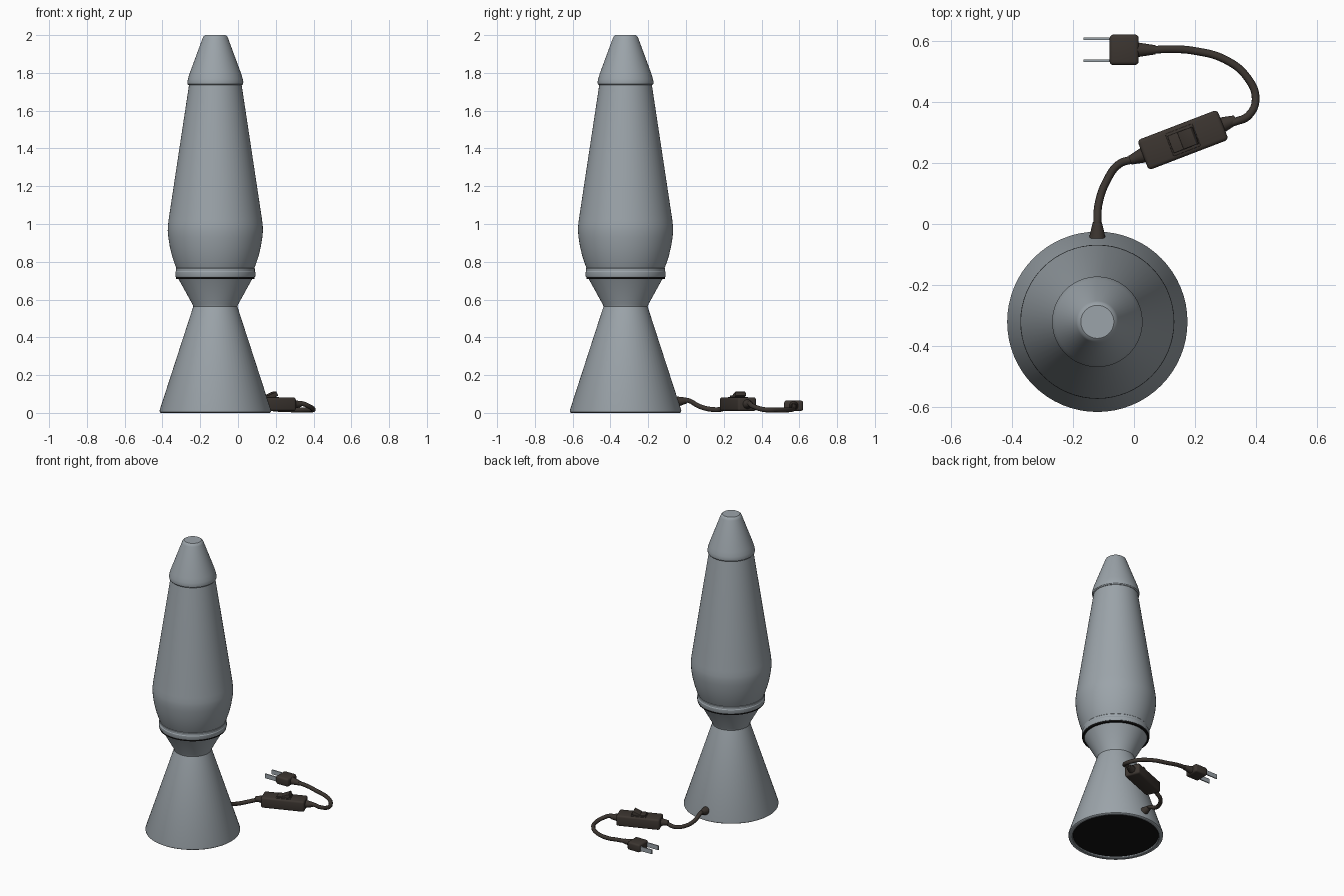
import bpy, bmesh, math
from mathutils import Vector, Matrix

cube = bpy.data.objects.get("Cube")
if cube:
    bpy.data.objects.remove(cube, do_unlink=True)

AXIS = Vector((-0.12, -0.32, 0))      # lamp centre line
SWITCH = Vector((0.16, 0.275, 0))     # inline switch centre
TURN = math.radians(21)


def material(name, rgb):
    m = bpy.data.materials.new(name)
    m.use_nodes = True
    m.diffuse_color = (*rgb, 1)
    m.node_tree.nodes["Principled BSDF"].inputs["Base Color"].default_value = (*rgb, 1)
    return m


METAL = material("grey metal", (0.33, 0.37, 0.40))
BROWN = material("dark brown plastic", (0.045, 0.036, 0.030))
BLACK = material("black", (0.006, 0.006, 0.006))


def finish(name, bm, mat, angle=30):
    bmesh.ops.recalc_face_normals(bm, faces=bm.faces)
    me = bpy.data.meshes.new(name)
    bm.to_mesh(me)
    bm.free()
    ob = bpy.data.objects.new(name, me)
    bpy.context.collection.objects.link(ob)
    me.materials.append(mat)
    bpy.ops.object.select_all(action='DESELECT')
    ob.select_set(True)
    bpy.context.view_layer.objects.active = ob
    bpy.ops.object.shade_smooth_by_angle(angle=math.radians(angle))
    return ob


def lathe(name, profile, mat, steps=64):
    """Spin (radius, height) points around the lamp axis."""
    bm = bmesh.new()
    verts = [bm.verts.new(AXIS + Vector((r, 0, z))) for r, z in profile]
    edges = [bm.edges.new(pair) for pair in zip(verts, verts[1:])]
    bmesh.ops.spin(bm, geom=verts + edges, cent=AXIS, axis=(0, 0, 1),
                   angle=math.tau, steps=steps)
    bmesh.ops.remove_doubles(bm, verts=bm.verts, dist=0.0001)
    return finish(name, bm, mat)


def box(name, size, centre, mat, bevel=0.0, turn=0.0, tilt=0.0):
    bm = bmesh.new()
    bmesh.ops.create_cube(bm, size=1)
    bmesh.ops.scale(bm, vec=size, verts=bm.verts)
    if bevel:
        bmesh.ops.bevel(bm, geom=bm.edges[:], offset=bevel, segments=3,
                        profile=0.5, affect='EDGES')
    bm.transform(Matrix.Translation(centre) @ Matrix.Rotation(turn, 4, 'Z')
                 @ Matrix.Rotation(tilt, 4, 'Y'))
    return finish(name, bm, mat)


def cone(name, start, end, r1, r2, mat):
    start, end = Vector(start), Vector(end)
    bm = bmesh.new()
    bmesh.ops.create_cone(bm, cap_ends=True, segments=20, radius1=r1, radius2=r2,
                          depth=(end - start).length)
    spin = (end - start).to_track_quat('Z', 'Y').to_matrix().to_4x4()
    bm.transform(Matrix.Translation((start + end) / 2) @ spin)
    return finish(name, bm, mat, 40)


def cord(name, points, radius=0.013):
    cu = bpy.data.curves.new(name, 'CURVE')
    cu.dimensions = '3D'
    cu.bevel_depth = radius
    cu.bevel_resolution = 3
    cu.resolution_u = 8
    cu.use_fill_caps = True
    sp = cu.splines.new('BEZIER')
    sp.bezier_points.add(len(points) - 1)
    for bp, co in zip(sp.bezier_points, points):
        bp.co = co
        bp.handle_left_type = bp.handle_right_type = 'AUTO'
    cu.materials.append(BROWN)
    ob = bpy.data.objects.new(name, cu)
    bpy.context.collection.objects.link(ob)


# Lamp body
lathe("base", [(0.268, 0.02), (0.268, 0.004), (0.272, 0), (0.288, 0), (0.294, 0.004),
               (0.295, 0.014), (0.121, 0.55), (0.117, 0.562), (0.121, 0.575),
               (0.197, 0.712)], METAL)
lathe("base_bottom", [(0, 0.012), (0.27, 0.012)], BLACK)
lathe("collar_gasket", [(0.185, 0.71), (0.208, 0.71), (0.208, 0.722)], BLACK)
lathe("collar", [(0.19, 0.72), (0.210, 0.72), (0.212, 0.725), (0.212, 0.745),
                 (0.209, 0.75), (0.209, 0.765), (0.205, 0.77)], METAL)
lathe("globe", [(0.206, 0.765), (0.214, 0.785), (0.229, 0.83), (0.241, 0.88),
                (0.249, 0.93), (0.252, 0.965), (0.251, 0.99), (0.247, 1.025),
                (0.138, 1.745)], METAL)
lathe("cap", [(0.13, 1.735), (0.142, 1.735), (0.147, 1.741), (0.148, 1.752),
              (0.145, 1.768), (0.137, 1.795), (0.068, 1.982), (0.063, 1.993),
              (0.054, 2.0), (0, 2.0)], METAL)

# Inline switch
along = Vector((math.cos(TURN), math.sin(TURN), 0))
mid = SWITCH + Vector((0, 0, 0.046))
box("switch_body", (0.28, 0.105, 0.072), mid, BROWN, 0.012, TURN)
box("switch_frame", (0.095, 0.078, 0.008), SWITCH + Vector((0, 0, 0.081)), BROWN, 0.002, TURN)
box("switch_rocker_low", (0.05, 0.06, 0.02), mid - along * 0.018 + Vector((0, 0, 0.036)),
    BROWN, 0.003, TURN)
box("switch_rocker_high", (0.05, 0.06, 0.024), mid + along * 0.018 + Vector((0, 0, 0.046)),
    BROWN, 0.003, TURN, math.radians(-24))
for side, label in ((-1, "in"), (1, "out")):
    cone("switch_relief_" + label, mid + along * side * 0.135, mid + along * side * 0.185,
         0.026, 0.015, BROWN)

# Cord with its strain reliefs
cone("base_relief", (-0.12, -0.045, 0.06), (-0.12, 0.005, 0.066), 0.027, 0.015, BROWN)
cord("lamp_cord", [(-0.12, -0.02, 0.064), (-0.12, 0.01, 0.066), (-0.115, 0.07, 0.035),
                   (-0.09, 0.14, 0.018), (-0.05, 0.195, 0.022), (0, 0.213, 0.04),
                   mid - along * 0.14])
cord("plug_cord", [mid + along * 0.14, (0.335, 0.336, 0.05), (0.375, 0.355, 0.035),
                   (0.398, 0.41, 0.018), (0.37, 0.48, 0.016), (0.3, 0.537, 0.016),
                   (0.2, 0.566, 0.02), (0.12, 0.572, 0.032), (0.04, 0.568, 0.038)])

# Plug
box("plug_body", (0.095, 0.1, 0.055), (-0.032, 0.57, 0.038), BROWN, 0.012)
cone("plug_relief", (0.005, 0.57, 0.038), (0.07, 0.57, 0.036), 0.025, 0.015, BROWN)
for side, label in ((-1, "front"), (1, "back")):
    box("plug_prong_" + label, (0.1, 0.007, 0.03), (-0.115, 0.57 + side * 0.036, 0.038), METAL)
